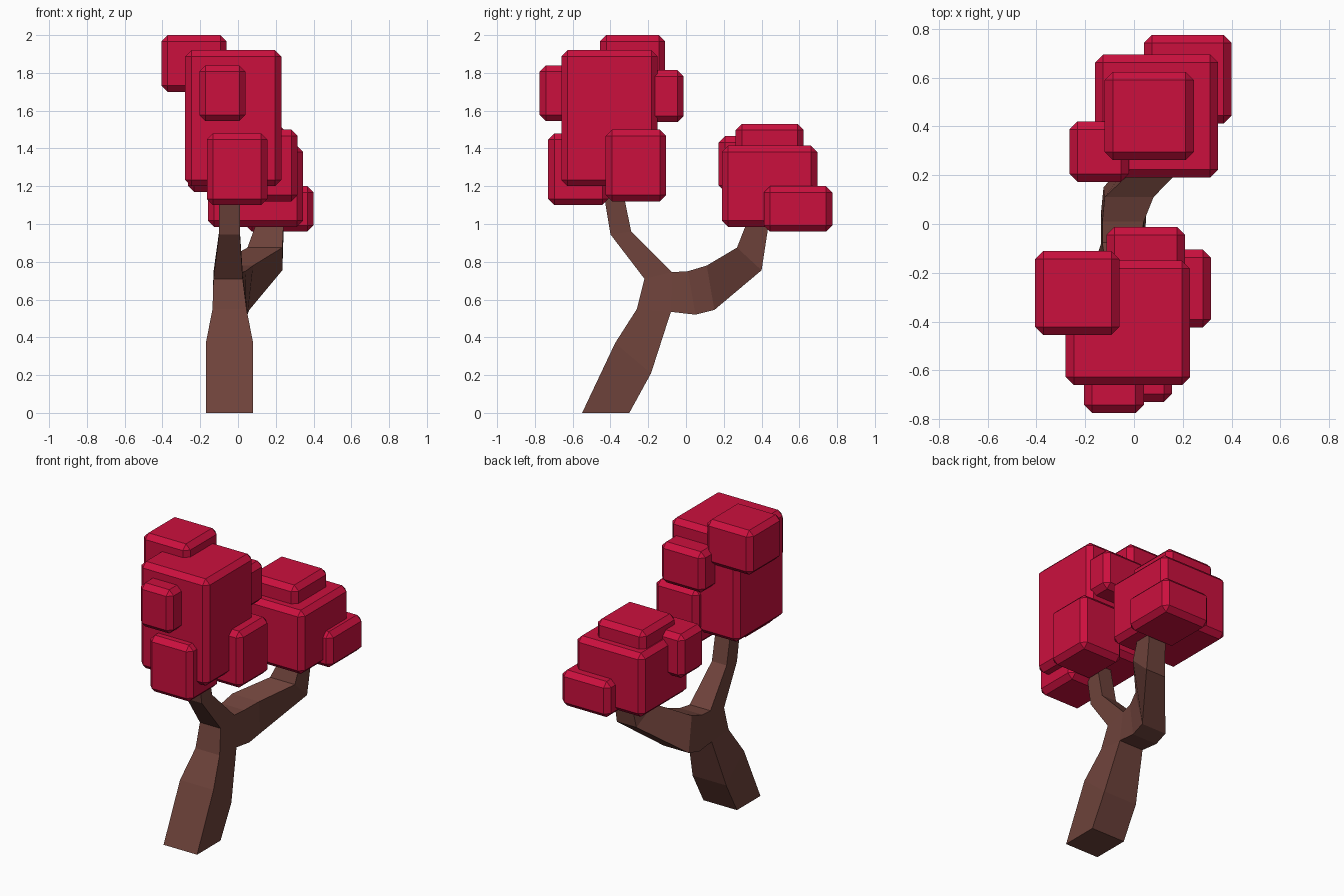
import bpy, bmesh

if "Cube" in bpy.data.objects:
    bpy.data.objects.remove(bpy.data.objects["Cube"])


def material(name, rgb):
    m = bpy.data.materials.new(name)
    m.diffuse_color = (*rgb, 1)
    m.use_nodes = True
    m.node_tree.nodes["Principled BSDF"].inputs["Base Color"].default_value = m.diffuse_color
    return m


bark = material("bark brown", (0.155, 0.055, 0.043))
leaf = material("leaf crimson", (0.60, 0.005, 0.048))


def add_object(name, bm, mat):
    bmesh.ops.recalc_face_normals(bm, faces=bm.faces[:])
    me = bpy.data.meshes.new(name)
    bm.to_mesh(me)
    bm.free()
    me.materials.append(mat)
    ob = bpy.data.objects.new(name, me)
    bpy.context.collection.objects.link(ob)
    return ob


def leaf_block(name, x0, x1, y0, y1, z0, z1):
    bm = bmesh.new()
    bmesh.ops.create_cube(bm, size=1)
    for v in bm.verts:
        v.co = (x1 if v.co.x > 0 else x0, y1 if v.co.y > 0 else y0, z1 if v.co.z > 0 else z0)
    bmesh.ops.bevel(bm, geom=bm.edges[:], offset=0.033, segments=1, affect='EDGES')
    add_object(name, bm, leaf)


# Foliage: tall front crown and lower back crown, chamfered blocks
leaf_block("front_crown_main", -0.28, 0.23, -0.66, -0.15, 1.20, 1.92)
leaf_block("front_crown_top", -0.405, -0.06, -0.455, -0.11, 1.70, 2.0)
leaf_block("front_crown_small", -0.205, 0.04, -0.775, -0.53, 1.545, 1.84)
leaf_block("front_crown_low", -0.165, 0.155, -0.73, -0.41, 1.10, 1.48)
leaf_block("front_crown_side", -0.005, 0.315, -0.425, -0.105, 1.12, 1.50)
leaf_block("front_crown_rear", -0.113, 0.21, -0.33, -0.012, 1.54, 1.815)
leaf_block("back_crown_main", -0.16, 0.345, 0.19, 0.695, 0.985, 1.415)
leaf_block("back_crown_top", -0.12, 0.245, 0.263, 0.623, 1.22, 1.53)
leaf_block("back_crown_low", 0.04, 0.40, 0.412, 0.775, 0.96, 1.20)
leaf_block("back_crown_side", -0.265, -0.02, 0.173, 0.42, 1.17, 1.465)

# Forked trunk: each ring is two cross edges (y, z, x0, x1)
fork_low = (-0.08, 0.535, -0.135, 0.045)
fork_high = (-0.075, 0.745, -0.13, 0.025)
trunk = [
    ((-0.55, 0, -0.17, 0.08), (-0.30, 0, -0.17, 0.08)),
    ((-0.375, 0.37, -0.17, 0.08), (-0.185, 0.21, -0.17, 0.08)),
    ((-0.26, 0.55, -0.135, 0.045), fork_low),
    ((-0.22, 0.71, -0.13, 0.025), fork_high),
    ((-0.40, 0.945, -0.10, 0.01), (-0.29, 0.96, -0.10, 0.01)),
    ((-0.45, 1.25, -0.10, 0.01), (-0.35, 1.25, -0.10, 0.01)),
]
branch = [
    (fork_low, fork_high),
    ((0.05, 0.52, -0.135, 0.05), (0.01, 0.75, -0.13, 0.04)),
    ((0.15, 0.545, -0.125, 0.06), (0.11, 0.78, -0.12, 0.08)),
    ((0.40, 0.755, 0.09, 0.235), (0.27, 0.875, 0.05, 0.235)),
    ((0.45, 1.08, 0.125, 0.245), (0.35, 1.08, 0.125, 0.245)),
]
bm = bmesh.new()
cache = {}


def vert(x, y, z):
    key = (x, y, z)
    if key not in cache:
        cache[key] = bm.verts.new(key)
    return cache[key]


def loft(rings, open_segment=None):
    loops = []
    for (ya, za, a0, a1), (yb, zb, b0, b1) in rings:
        loops.append([vert(a0, ya, za), vert(a1, ya, za), vert(b1, yb, zb), vert(b0, yb, zb)])
    for i in range(len(loops) - 1):
        for k in range(4):
            if i == open_segment and k == 2:
                continue  # the branch grows from this side
            n = (k + 1) % 4
            bm.faces.new((loops[i][k], loops[i][n], loops[i + 1][n], loops[i + 1][k]))
    bm.faces.new(loops[-1])
    return loops


bm.faces.new(loft(trunk, open_segment=2)[0])
loft(branch)
add_object("forked_trunk", bm, bark)
